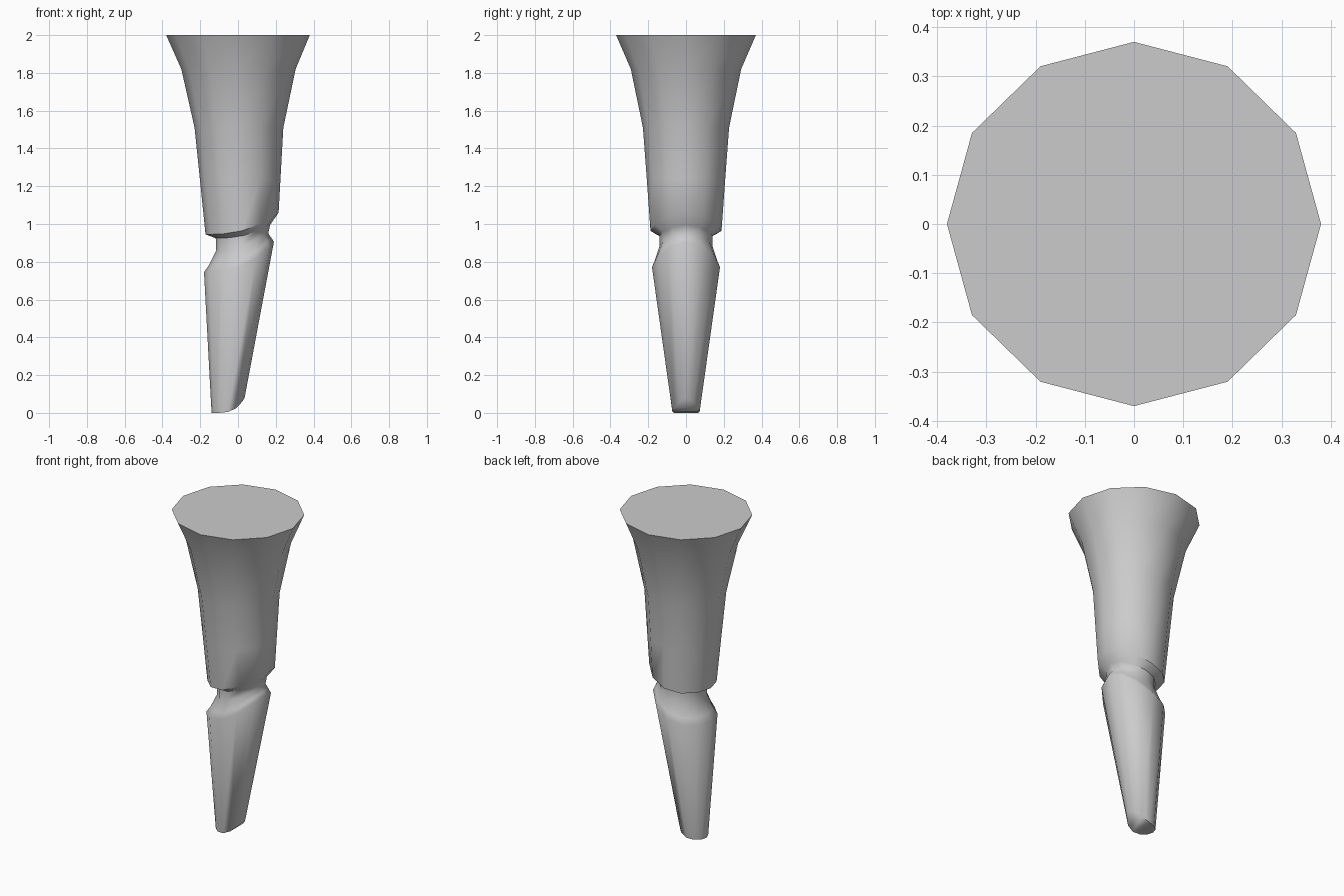
import bpy, bmesh, math

if "Cube" in bpy.data.objects:
    bpy.data.objects.remove(bpy.data.objects["Cube"])

N = 12


def ring(bm, xl, zl, xr, zr, ry, k=1.0):
    """Twelve-sided loop from its left end (xl, zl) to its right end (xr, zr);
    k > 1 keeps it low on the left and sweeps it up on the right."""
    verts = []
    for i in range(N):
        a = 2 * math.pi * i / N
        t = (1 + math.cos(a)) / 2
        verts.append(bm.verts.new((xl + (xr - xl) * t,
                                   ry * math.sin(a),
                                   zl + (zr - zl) * t ** k)))
    return verts


# Loops from the tip up: left x, left z, right x, right z, half depth, sweep
loops = [
    (-0.14, 0.00, 0.035, 0.08, 0.072, 4.0),   # tip
    (-0.18, 0.745, 0.19, 0.905, 0.18, 2.6),   # knee shoulder
    (-0.155, 0.78, 0.178, 0.925, 0.165, 2.4),
    (-0.115, 0.86, 0.16, 0.95, 0.14, 2.0),    # neck
    (-0.118, 0.925, 0.17, 0.995, 0.14, 2.4),
    (-0.172, 0.945, 0.215, 1.06, 0.188, 2.6), # thigh lower edge
    (-0.20, 1.22, 0.225, 1.24, 0.207, 1.0),
    (-0.23, 1.51, 0.24, 1.51, 0.228, 1.0),
    (-0.30, 1.82, 0.305, 1.82, 0.292, 1.0),
    (-0.38, 2.00, 0.38, 2.00, 0.37, 1.0),     # flared top
]

bm = bmesh.new()
rings = [ring(bm, *p) for p in loops]

# Side walls
for lo, hi in zip(rings, rings[1:]):
    for i in range(N):
        j = (i + 1) % N
        bm.faces.new((lo[i], lo[j], hi[j], hi[i]))

# Flat top, and a curved tip filled with cross strips
bm.faces.new(rings[-1])
tip = rings[0]
for i in range(N // 2):
    strip = []
    for idx in (i, i + 1, N - i - 1, (N - i) % N):
        if tip[idx] not in strip:
            strip.append(tip[idx])
    bm.faces.new(strip)

bmesh.ops.recalc_face_normals(bm, faces=bm.faces[:])
mesh = bpy.data.meshes.new("leg")
bm.to_mesh(mesh)
bm.free()
leg = bpy.data.objects.new("leg", mesh)
bpy.context.collection.objects.link(leg)

# Smooth sides, crisp top rim
bpy.context.view_layer.objects.active = leg
leg.select_set(True)
bpy.ops.object.shade_smooth_by_angle(angle=math.radians(50))
